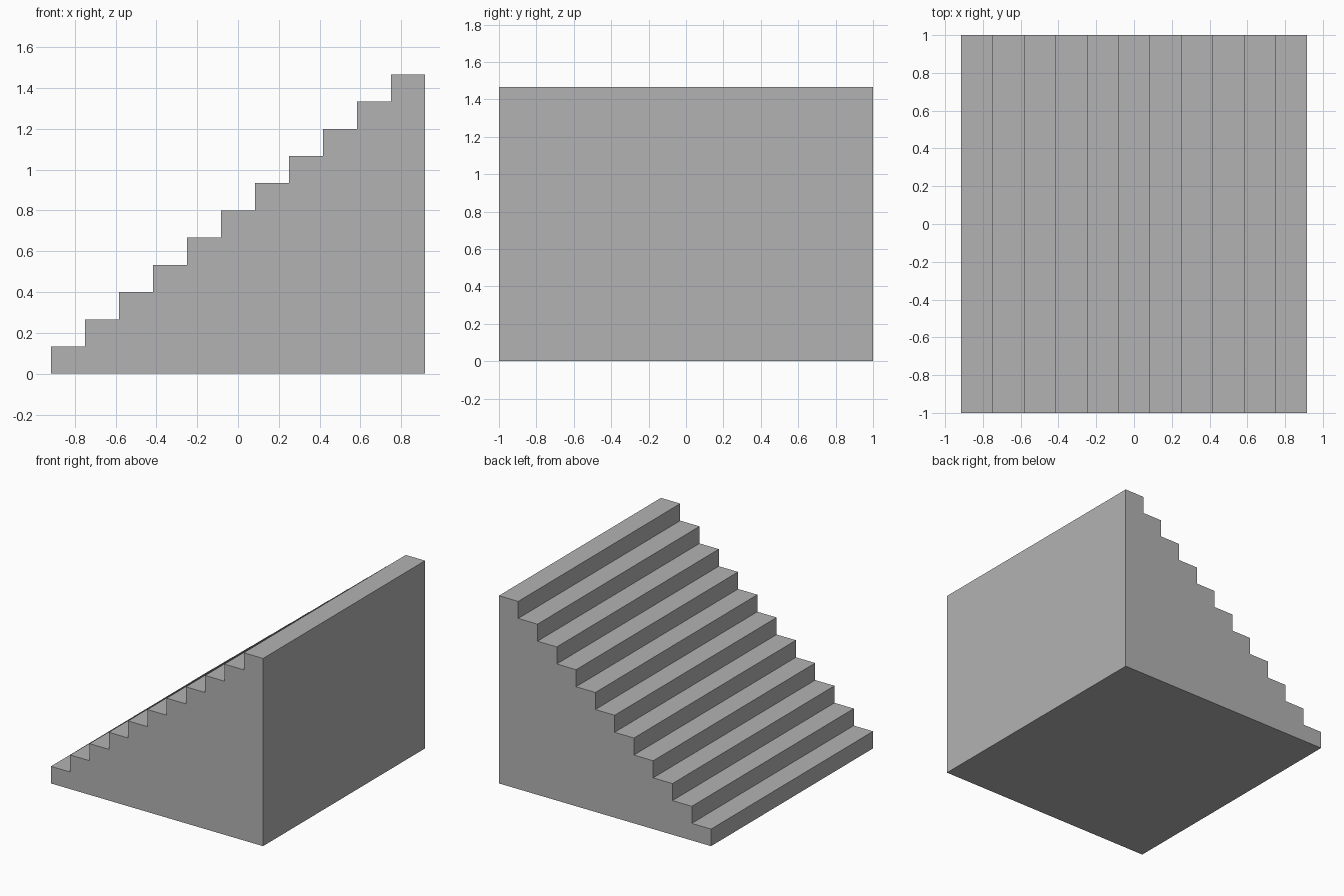
import bpy
import bmesh
from mathutils import Vector

cube = bpy.data.objects.get("Cube")
if cube:
    bpy.data.objects.remove(cube, do_unlink=True)

STEPS = 11
TREAD = 1 / 6
RISE = 2 / 15
WIDTH = 2.0

# Plain grey
grey = bpy.data.materials.new("plain grey")
grey.use_nodes = True
colour = (0.45, 0.45, 0.45, 1)
grey.diffuse_color = colour
grey.node_tree.nodes["Principled BSDF"].inputs["Base Color"].default_value = colour

# Stair outline: up the risers and along the treads, then back along the floor
half_run = STEPS * TREAD / 2
outline = [(-half_run, 0)]
for i in range(STEPS):
    top = (i + 1) * RISE
    outline.append((-half_run + i * TREAD, top))
    outline.append((-half_run + (i + 1) * TREAD, top))
outline.append((half_run, 0))

# Solid staircase: outline pushed across the full width
bm = bmesh.new()
side = bm.faces.new([bm.verts.new((x, -WIDTH / 2, z)) for x, z in outline])
pushed = bmesh.ops.extrude_face_region(bm, geom=[side], use_keep_orig=True)
verts = [g for g in pushed["geom"] if isinstance(g, bmesh.types.BMVert)]
bmesh.ops.translate(bm, verts=verts, vec=Vector((0, WIDTH, 0)))
bmesh.ops.recalc_face_normals(bm, faces=bm.faces)

mesh = bpy.data.meshes.new("staircase")
bm.to_mesh(mesh)
bm.free()
mesh.materials.append(grey)
staircase = bpy.data.objects.new("staircase", mesh)
bpy.context.collection.objects.link(staircase)
